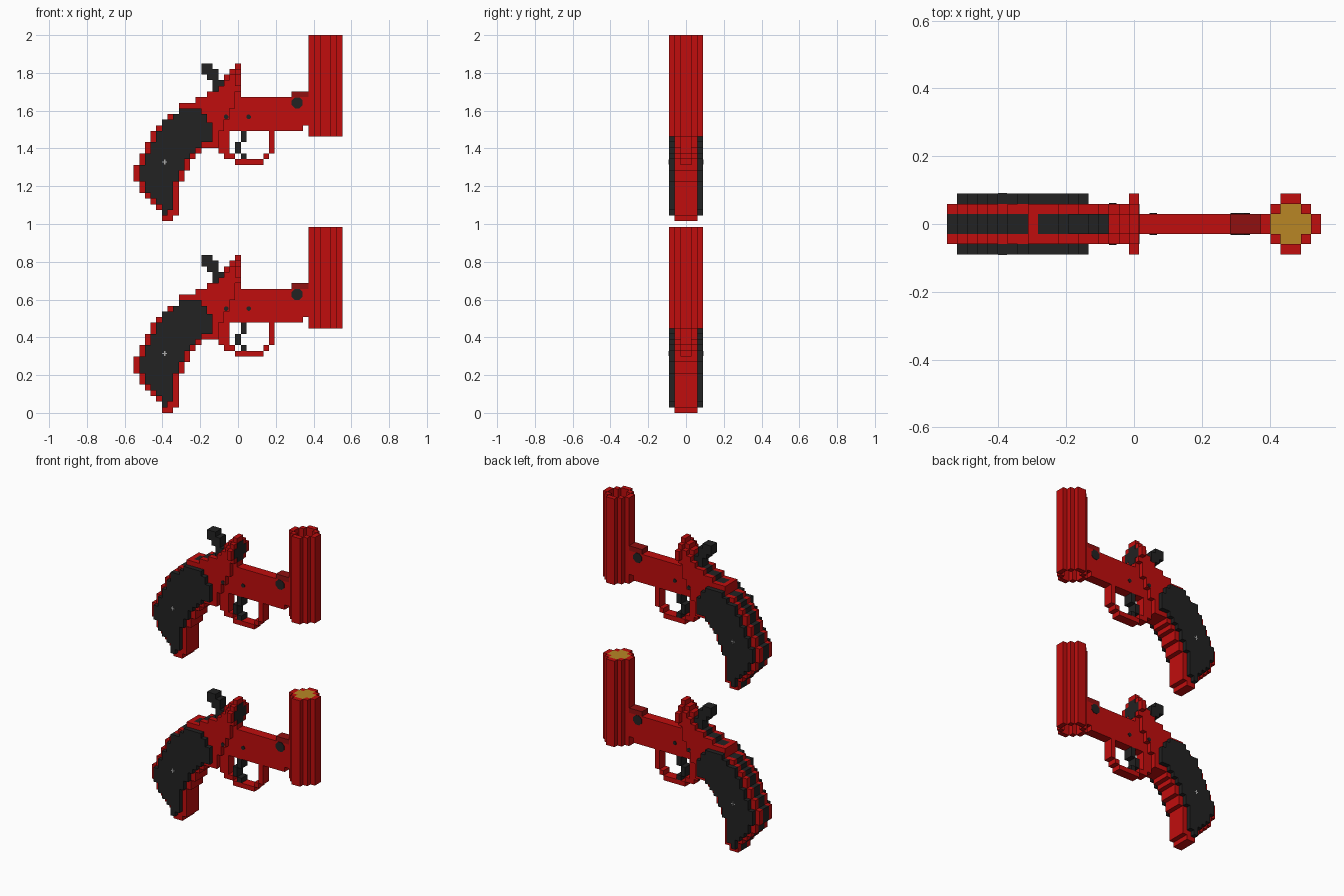
import bpy, bmesh, math
from mathutils import Vector

if "Cube" in bpy.data.objects:
    bpy.data.objects.remove(bpy.data.objects["Cube"], do_unlink=True)

U = 2 / 67          # size of one block
MID = 18.5          # block column at x = 0
SPACING = 34        # height step between the two pistols


def material(name, rgb):
    m = bpy.data.materials.new(name)
    m.use_nodes = True
    m.diffuse_color = (*rgb, 1)
    bsdf = m.node_tree.nodes["Principled BSDF"]
    bsdf.inputs["Base Color"].default_value = (*rgb, 1)
    bsdf.inputs["Roughness"].default_value = 0.7
    return m


RED = material("red", (0.53, 0.004, 0.004))
DEEP_RED = material("deep_red", (0.28, 0.005, 0.005))
BLACK = material("black", (0.016, 0.016, 0.016))
GOLD = material("gold", (0.48, 0.24, 0.018))
GREY = material("light_grey", (0.4, 0.4, 0.4))


def prism(bm, outline, y0, y1):
    """Extrude an (x, z) outline in block units from y0 to y1."""
    verts = [bm.verts.new(((x - MID) * U, y0 * U, z * U)) for x, z in outline]
    face = bm.faces.new(verts)
    ext = bmesh.ops.extrude_face_region(bm, geom=[face])["geom"]
    moved = [g for g in ext if isinstance(g, bmesh.types.BMVert)]
    bmesh.ops.translate(bm, verts=moved, vec=(0, (y1 - y0) * U, 0))


def box(bm, x0, x1, y0, y1, z0, z1):
    prism(bm, [(x0, z0), (x1, z0), (x1, z1), (x0, z1)], y0, y1)


def steps(first, bottoms, tops):
    """Stepped outline of neighbouring columns."""
    low, high = [], []
    for k, (b, t) in enumerate(zip(bottoms, tops)):
        for x in (first + k, first + k + 1):
            for row, p in ((low, (x, b)), (high, (x, t))):
                if not row or row[-1] != p:
                    row.append(p)
    return low + high[::-1]


def ngon(cx, cz, r, n):
    return [(cx + r * math.cos(math.tau * (k + 0.5) / n),
             cz + r * math.sin(math.tau * (k + 0.5) / n)) for k in range(n)]


def finish(bm, name, mats, rule=None, copies=(0, 1)):
    """Make the object, colour its faces by rule and repeat it per pistol."""
    bmesh.ops.recalc_face_normals(bm, faces=bm.faces[:])
    if rule:
        for f in bm.faces:
            f.material_index = rule(f.normal, f.calc_center_median())
    me = bpy.data.meshes.new(name)
    bm.to_mesh(me)
    bm.free()
    for m in mats:
        me.materials.append(m)
    for c in copies:
        ob = bpy.data.objects.new(("lower_", "upper_")[c] + name, me)
        ob.location.z = c * SPACING * U
        bpy.context.collection.objects.link(ob)


# Grip core and frame: curved stepped silhouette, dark strip along the back
grip_low = [7, 5, 4, 3, 2, 0, 0, 1, 7, 9, 11, 12, 13, 13, 13]
grip_top = [10, 12, 14, 16, 17, 18, 19, 19, 21, 21, 21, 22, 22, 23, 23]


def back_strip(n, c):
    col = c.x / U + MID
    facing = n.x < -0.5 or n.z > 0.5
    return int(facing and col < 15.9 and not 7.9 < col < 9.1)


bm = bmesh.new()
prism(bm, steps(0, grip_low + [12, 11] + [16] * 13 + [17],
                grip_top + [24, 26, 27] + [22] * 13), -1, 1)
finish(bm, "frame_core", [RED, BLACK], back_strip)

# Wider cheeks on both sides of the frame
bm = bmesh.new()
for s in (-1, 1):
    prism(bm, steps(0, grip_low + [16, 18, 20], grip_top + [24, 25, 26]), s, 2 * s)
finish(bm, "frame_cheeks", [RED])

# Grip panels
bm = bmesh.new()
for s in (-1, 1):
    prism(bm, steps(1, [7, 5, 4, 3, 1, 2, 7, 9, 11, 12, 13, 14, 14],
                    [10, 12, 14, 16, 18, 18, 19, 20, 20, 20, 20, 19, 17.5]),
          2 * s, 3 * s)
finish(bm, "grip_panels", [BLACK])

# Cross-head screws on the panels
bm = bmesh.new()
for s in (-1, 1):
    box(bm, 5.05, 5.95, 2.9 * s, 3.06 * s, 10.4, 10.6)
    box(bm, 5.4, 5.6, 2.9 * s, 3.08 * s, 10.05, 10.95)
finish(bm, "grip_screws", [GREY])

# Round breech plate with a dark face
bm = bmesh.new()
for k, w in enumerate((1, 2, 3, 3, 2, 1)):
    box(bm, 18, 19, -w, w, 22 + k, 23 + k)
finish(bm, "breech_plate", [RED])
bm = bmesh.new()
for k, w in enumerate((1, 2, 2, 1)):
    box(bm, 18.9, 19.05, -w, w, 23 + k, 24 + k)
finish(bm, "breech_face", [BLACK])

# Hammer
bm = bmesh.new()
for x0, x1, z0, z1 in ((12, 14, 26, 28), (13, 15, 25, 27),
                       (14, 16, 24, 25), (14, 15, 23, 24)):
    box(bm, x0, x1, -1, 1, z0, z1)
finish(bm, "hammer", [BLACK])

# Trigger guard
bm = bmesh.new()
for x0, x1, z0, z1 in ((17, 18, 11, 12), (18, 23, 10, 11),
                       (23, 24, 11, 12), (24, 25, 12, 16)):
    box(bm, x0, x1, -1, 1, z0, z1)
finish(bm, "trigger_guard", [RED])

# Trigger
bm = bmesh.new()
for x0, x1, z0, z1 in ((19, 20, 14, 16), (18, 19, 12, 14), (19, 20, 11, 12)):
    box(bm, x0, x1, -1, 1, z0, z1)
finish(bm, "trigger", [BLACK])

# Hinge block and pins
bm = bmesh.new()
box(bm, 28, 31, -1, 1, 22, 23)
finish(bm, "hinge_block", [DEEP_RED])
bm = bmesh.new()
prism(bm, ngon(29, 21, 1.06, 8), -1.1, 1.1)
prism(bm, ngon(20.4, 18.5, 0.42, 8), -1.1, 1.1)
prism(bm, ngon(16.4, 18.5, 0.42, 8), -2.1, 2.1)
finish(bm, "pins", [BLACK])

# Open barrel, one block thick all round
bm = bmesh.new()
for x0, x1 in ((31, 32), (36, 37)):
    box(bm, x0, x1, -1, 1, 15, 33)
for s in (-1, 1):
    for x0, x1, y in ((32, 33, 1), (33, 35, 2), (35, 36, 1)):
        box(bm, x0, x1, s * y, s * (y + 1), 15, 33)
finish(bm, "barrel", [RED])

# Cartridge loaded in the lower barrel only
bm = bmesh.new()
prism(bm, [(32, 23), (36, 23), (36, 33), (32, 33)], -1, 1)
for s in (-1, 1):
    box(bm, 33, 35, s, 2 * s, 23, 33)
finish(bm, "cartridge", [GOLD], copies=(0,))
